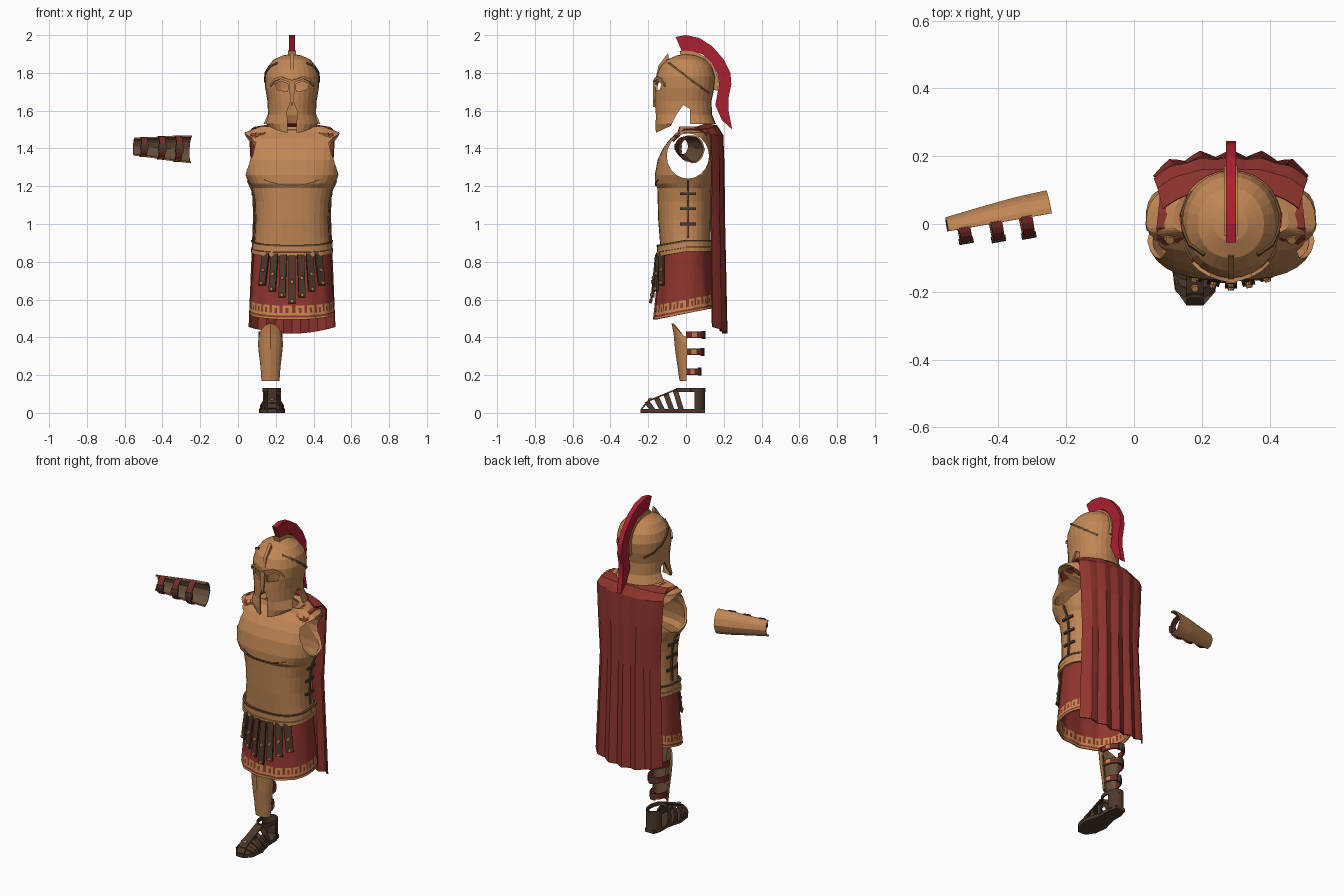
import bpy, bmesh
from math import sin, cos, pi, sqrt, copysign
from mathutils import Vector, Matrix
from mathutils.bvhtree import BVHTree

cube = bpy.data.objects.get("Cube")
if cube:
    bpy.data.objects.remove(cube)

CX = 0.286  # body axis


def material(name, r, g, b):
    m = bpy.data.materials.new(name)
    m.use_nodes = True
    m.diffuse_color = (r, g, b, 1)
    m.node_tree.nodes["Principled BSDF"].inputs["Base Color"].default_value = (r, g, b, 1)
    return m


BRONZE = material("bronze", .53, .24, .09)
GOLD = material("gold trim", .55, .25, .08)
DARK = material("dark bronze", .13, .07, .03)
CRIMSON = material("crest crimson", .41, .014, .03)
RED = material("cloth red", .28, .035, .027)
STRAP = material("strap red", .17, .025, .02)
LEATHER = material("dark leather", .075, .04, .024)
LINING = material("leather lining", .14, .08, .045)


def make(name, verts, faces, mats, thick=0, offset=-1, lined=False):
    me = bpy.data.meshes.new(name)
    me.from_pydata([tuple(v) for v in verts], [], faces)
    ob = bpy.data.objects.new(name, me)
    bpy.context.collection.objects.link(ob)
    for m in mats:
        me.materials.append(m)
    if thick:
        s = ob.modifiers.new("thickness", "SOLIDIFY")
        s.thickness, s.offset = thick, offset
        s.material_offset = 1 if lined else 0
    return ob


def grid_faces(rows, cols, closed=False):
    span = cols if closed else cols - 1
    return [(r * cols + c, r * cols + (c + 1) % cols, (r + 1) * cols + (c + 1) % cols, (r + 1) * cols + c)
            for r in range(rows - 1) for c in range(span)]


def ring(z, rx, front, back, n=32, p=.8, cy=0):
    pts = []
    for i in range(n):
        c, s = cos(2 * pi * i / n), sin(2 * pi * i / n)
        pts.append(Vector((CX + rx * copysign(abs(c) ** p, c),
                           cy + (back if s > 0 else front) * copysign(abs(s) ** p, s), z)))
    return pts


def loft(name, rings, mats, thick, cap=False):
    n = len(rings[0])
    faces = grid_faces(len(rings), n, True)
    if cap:
        faces.append(tuple(range(n * (len(rings) - 1), n * len(rings))))
    return make(name, sum(rings, []), faces, mats, thick)


def ribbon(name, pts, across, mat, thick=.008):
    w = Vector(across) / 2
    verts = [Vector(p) - w for p in pts] + [Vector(p) + w for p in pts]
    return make(name, verts, grid_faces(2, len(pts)), [mat], thick, 0)


def prism(name, outline, to3d, lo, hi, mat=None):
    n = len(outline)
    verts = [to3d(a, b, d) for d in (lo, hi) for a, b in outline]
    faces = grid_faces(2, n, True) + [tuple(range(n))[::-1], tuple(range(n, 2 * n))]
    ob = make(name, verts, faces, [mat] if mat else [])
    bm = bmesh.new()
    bm.from_mesh(ob.data)
    bmesh.ops.recalc_face_normals(bm, faces=bm.faces)
    bm.to_mesh(ob.data)
    bm.free()
    return ob


def side(y, z, d): return (CX + d, y, z)
def front(x, z, d): return (CX + x, d, z)
def flat(x, y, d): return (x, y, d)


def disc(name, centre, normal, r, mat):
    bm = bmesh.new()
    rot = Vector(normal).to_track_quat("Z", "Y").to_matrix().to_4x4()
    bmesh.ops.create_cone(bm, cap_ends=True, segments=8, radius1=r, radius2=r * .7, depth=.012,
                          matrix=Matrix.Translation(centre) @ rot)
    ob = make(name, [], [], [mat])
    bm.to_mesh(ob.data)
    bm.free()


def cut(ob, cutters):
    for c in cutters:
        b = ob.modifiers.new("cut", "BOOLEAN")
        b.object, b.solver = c, "EXACT"
        b.operation = "DIFFERENCE"
    ev = ob.evaluated_get(bpy.context.evaluated_depsgraph_get())
    me = bpy.data.meshes.new_from_object(ev)
    ob.modifiers.clear()
    ob.data = me
    for c in cutters:
        bpy.data.objects.remove(c)


def surface(ob):
    return BVHTree.FromPolygons([v.co for v in ob.data.vertices], [p.vertices for p in ob.data.polygons])


def cast(tree, origin, direction, lift=.005):
    hit = tree.ray_cast(Vector(origin), Vector(direction))[0]
    return (hit if hit else Vector(origin)) + Vector(direction) * lift


# Cuirass with arm openings
torso = [(.865, .205, .135, .13), (.93, .198, .14, .13), (1.02, .193, .147, .13), (1.12, .197, .15, .132),
         (1.19, .212, .152, .135), (1.215, .225, .165, .137), (1.26, .25, .165, .14), (1.34, .255, .15, .14),
         (1.4, .258, .122, .14), (1.45, .262, .085, .135), (1.485, .25, .045, .13), (1.515, .17, .035, .115),
         (1.505, .1, .03, .09)]
cuirass = loft("cuirass", [ring(*t, p=.82 if t[0] < 1.2 else .72) for t in torso], [BRONZE], .014)
body = surface(cuirass)
hole = [(.01 + .112 * cos(i * pi / 10), 1.36 + .12 * sin(i * pi / 10)) for i in range(20)]
cut(cuirass, [prism("arm_cutter", hole, side, -.5, .5)])

# Side lacing and chest creases
for s, tag in ((1, "left"), (-1, "right")):
    def flank(y, z): return cast(body, (CX, y, z), (s, 0, 0), .004)
    ribbon(f"side_seam_{tag}", [flank(.01, .93 + .05 * i) for i in range(7)], (0, .012, 0), DARK)
    for z in (1.0, 1.08, 1.16):
        ribbon(f"side_tie_{tag}", [flank(-.03 + .02 * i, z) for i in range(5)], (0, 0, .014), LEATHER, .012)
    crease = [cast(body, (CX + s * .015 * i, 0, 1.205 + .0003 * i * i), (0, -1, 0), .001) for i in range(11)]
    ribbon(f"chest_crease_{tag}", crease, (0, 0, .006), DARK, .004)

# Waist bands dipping at the front
for name, z, r, h, mat in (("waist_band", .892, .004, .03, BRONZE), ("waist_cord", .912, .007, .009, DARK),
                           ("lower_waist_band", .865, .009, .022, GOLD)):
    pts = ring(z, .203 + r, .143 + r, .135 + r)
    for p in pts:
        p.z += .18 * min(p.y, 0)
    ribbon(name, pts + pts[:1], (0, 0, h), mat, .012)


# Tunic skirt with a key-pattern hem
def skirt_ring(k, drop):
    pts = ring(0, .2 + .026 * k, .135 + .037 * k, .13 + .025 * k, 96, .9)
    for i, p in enumerate(pts):
        hem = .527 + .19 * p.y + drop
        p.z = hem + (1 - k) * (.88 - hem) if drop == 0 else hem
        p.y += .004 * k * sin(i * pi / 4)
    return pts


levels = [0, .01, .02, .033, .046, .059, .072]
rows = [skirt_ring(1 - d * 2.7, d) for d in levels] + [skirt_ring(k, 0) for k in (.6, .3, 0)]
skirt = loft("skirt", rows, [RED, GOLD], .008)
for f in skirt.data.polygons:
    row, col = divmod(f.index, 96)
    key = 2 <= row <= 5 and col % 4 != 0 and not (col % 4 == 2 and row in (3, 4))
    f.material_index = int(row == 0 or row == 2 or key)

# Leather strips hanging at the front
for i in range(-3, 4):
    length = .255 - .028 * abs(i)
    pts = []
    for j in range(6):
        t = j / 5
        z, x = .835 + .004 * abs(i) - length * t, i * (.046 + .007 * t)
        k = (.88 - z) / .36
        pts.append(Vector((CX + x, -(.142 + .037 * k) * sqrt(1 - (x / .23) ** 2) - .012, z)))
    ribbon("apron_strip", pts, (.036, .008 * i, 0), LEATHER, .01)
    for j in (3, 5):
        disc("apron_stud", pts[j] + Vector((.001 * i, -.006, .012)), (.15 * i, -1, 0), .012, GOLD)

# Cape
rows = [(1.53, .10, .2), (1.52, .16, .215), (1.47, .19, .225), (1.3, .195, .215), (1.05, .195, .203),
        (.75, .2, .215), (.42, .205, .227)]
verts = []
for r, (z, y, half) in enumerate(rows):
    for c in range(21):
        u = c / 10 - 1
        verts.append((CX + half * u, y - .055 * abs(u) ** 3 + .0018 * r * cos(5 * pi * u),
                      z + (.035 if r == 6 else -.02 if r < 2 else 0) * u * u))
make("cape", verts, grid_faces(7, 21), [RED], .008, 0)

# Cape shoulder tabs with brooches
for s, tag in ((1, "left"), (-1, "right")):
    pts = [cast(body, (CX + s * x, y, 1.7), (0, 0, -1), .009)
           for x, y in ((.16, .11), (.17, .08), (.175, .03), (.18, -.01), (.18, -.04))]
    ribbon(f"shoulder_tab_{tag}", pts, (.078, 0, -.012 * s), RED, .012)
    a, b = pts[-1], Vector((CX + s * .18, -.07, 1.44))
    w = Vector((.039, 0, -.006 * s))
    make(f"shoulder_tab_tip_{tag}", [a - w, a + w, b], [(0, 1, 2)], [RED], .014, 0)
    disc(f"brooch_{tag}", a + Vector((0, -.006, .005)), (0, -.6, 1), .019, GOLD)

# Helmet with eye, mouth and cheek openings
shell = [(1.46, .1, .163, .16), (1.53, .152, .163, .158), (1.58, .13, .163, .138), (1.65, .13, .167, .135),
         (1.72, .142, .165, .15), (1.78, .144, .158, .155), (1.83, .13, .138, .14), (1.87, .098, .1, .105),
         (1.892, .05, .05, .055), (1.898, .015, .015, .015)]
helmet = loft("helmet", [ring(*t, n=28, p=.95) for t in shell], [BRONZE], .012, cap=True)
dome = surface(helmet)
cheek = [(-.3, 1.4), (-.3, 1.455), (-.165, 1.48), (-.08, 1.52), (-.05, 1.58), (-.015, 1.63), (.02, 1.61),
         (.02, 1.53), (.3, 1.53), (.3, 1.4)]
eye = [(.018, 1.738), (.055, 1.757), (.09, 1.742), (.08, 1.712), (.024, 1.7)]
mouth = [(-.022, 1.4), (-.026, 1.6), (-.01, 1.64), (.01, 1.64), (.026, 1.6), (.022, 1.4)]
cut(helmet, [prism("cheek_cutter", cheek, side, -.4, .4), prism("mouth_cutter", mouth, front, -.4, -.05),
             prism("left_eye_cutter", eye, front, -.4, -.05),
             prism("right_eye_cutter", [(-x, z) for x, z in eye], front, -.4, -.05)])
for s, tag in ((1, "left"), (-1, "right")):
    ridge = [cast(dome, (CX, y, 1.855 - .75 * (y + .095)), (s, 0, 0), .002)
             for y in (-.09, -.06, -.02, .03, .08, .12)]
    ribbon(f"helmet_ridge_{tag}", ridge, (0, .006, .01), DARK, .012)
    brow = [cast(dome, (CX + s * x, 0, z), (0, -1, 0), .003)
            for x, z in ((.0, 1.755), (.025, 1.762), (.06, 1.775), (.09, 1.762), (.11, 1.735))]
    ribbon(f"brow_{tag}", brow, (0, 0, .014), BRONZE, .016)
prism("nose_guard", [(-.016, 1.76), (-.01, 1.66), (0, 1.62), (.01, 1.66), (.016, 1.76)], front, -.174, -.158, BRONZE)
prism("forehead_fin", [(-.163, 1.76), (-.145, 1.84), (-.095, 1.905), (-.088, 1.85), (-.14, 1.77)],
      side, -.009, .009, BRONZE)

# Crest and its holder
crest = [(-.055, 1.99), (0, 2), (.07, 1.985), (.14, 1.94), (.2, 1.87), (.235, 1.8), (.24, 1.74), (.225, 1.67),
         (.225, 1.6), (.245, 1.5), (.19, 1.55), (.155, 1.63), (.165, 1.68), (.175, 1.74), (.165, 1.8),
         (.13, 1.86), (.085, 1.9), (.03, 1.915), (-.02, 1.91)]
prism("crest", crest, side, -.015, .015, CRIMSON)
arc = [i * pi / 16 for i in range(-1, 10)]
holder = [(.172 * cos(a), 1.74 + .178 * sin(a)) for a in arc] + [(.14 * cos(a), 1.74 + .145 * sin(a)) for a in arc[::-1]]
prism("crest_holder", holder, side, -.02, .02, GOLD)


# Strapped half shells: greave and forearm guard
def limb_guard(name, sections, lift, straps, matrix):
    top, verts = sections[-1][0], []
    for z, r, d in sections:
        for i in range(13):
            t = pi * (.97 + 1.06 * i / 12)
            verts.append(matrix @ Vector((r * cos(t), d * sin(t) * (1.06 if i == 6 else 1),
                                          z - lift * (z / top) ** 2 * (1 - abs(sin(t))))))
    make(name, verts, grid_faces(len(sections), 13), [BRONZE, LINING], .008, -1, True)
    up = matrix.to_3x3() @ Vector((0, 0, 1))
    for z, r, d in straps:
        pts = [matrix @ Vector((r * cos(pi * i / 10), d * sin(pi * i / 10), z)) for i in range(11)]
        ribbon(name + "_strap", pts, up * .034, STRAP, .009)
        ribbon(name + "_buckle", pts[4:7], up * .042, LEATHER, .016)
        ribbon(name + "_clasp", pts[1:3], up * .024, GOLD, .012)


limb_guard("greave", [(0, .048, .032), (.08, .053, .043), (.17, .062, .055), (.25, .067, .062), (.305, .062, .072)],
           .08, [(.05, .046, .075), (.155, .055, .09), (.245, .06, .095)], Matrix.Translation((.172, 0, .168)))
ez = Vector((-.303, -.055, .015)).normalized()
ey = Vector((.18, -.98, 0)).normalized()
ey = (ey - ez * ey.dot(ez)).normalized()
place = Matrix((ey.cross(ez), ey, ez)).transposed().to_4x4()
place.translation = (-.247, .037, 1.395)
limb_guard("forearm_guard", [(0, .074, .06), (.1, .068, .056), (.2, .057, .047), (.308, .048, .036)],
           0, [(.075, .066, .06), (.165, .058, .054), (.26, .049, .042)], place)

# Sandal
sole = [(.15, .1), (.21, .1), (.225, .05), (.225, -.02), (.25, -.12), (.24, -.2), (.205, -.24), (.155, -.24),
        (.12, -.19), (.11, -.11), (.135, -.02), (.135, .05)]
prism("sandal_sole", sole, flat, 0, .02, LEATHER)
for y, half, h in ((-.175, .057, .04), (-.125, .062, .062), (-.075, .055, .082), (-.025, .046, .1)):
    pts = [(.18 + half * cos(pi * i / 8), y - .03 * sin(pi * i / 8), .015 + h * sin(pi * i / 8)) for i in range(9)]
    ribbon("sandal_strap", pts, (0, .026, .008), LEATHER)
ribbon("sandal_instep", [(.18, -.235, .022), (.18, -.2, .062), (.18, -.15, .084), (.18, -.1, .104), (.18, -.05, .125)],
       (.05, 0, 0), LEATHER)
heel = [(.18 + .044 * cos(pi * i / 8), .045 + .052 * sin(pi * i / 8), .072) for i in range(9)]
ribbon("sandal_heel", heel, (0, 0, .118), LEATHER)
ankle = [(.18 + .045 * cos(pi * i / 8), .025 + .073 * sin(pi * i / 8), .122) for i in range(17)]
ribbon("sandal_ankle_strap", ankle, (0, 0, .022), LEATHER)
disc("sandal_stud", (.18, -.19, .073), (0, -.4, 1), .014, GOLD)
